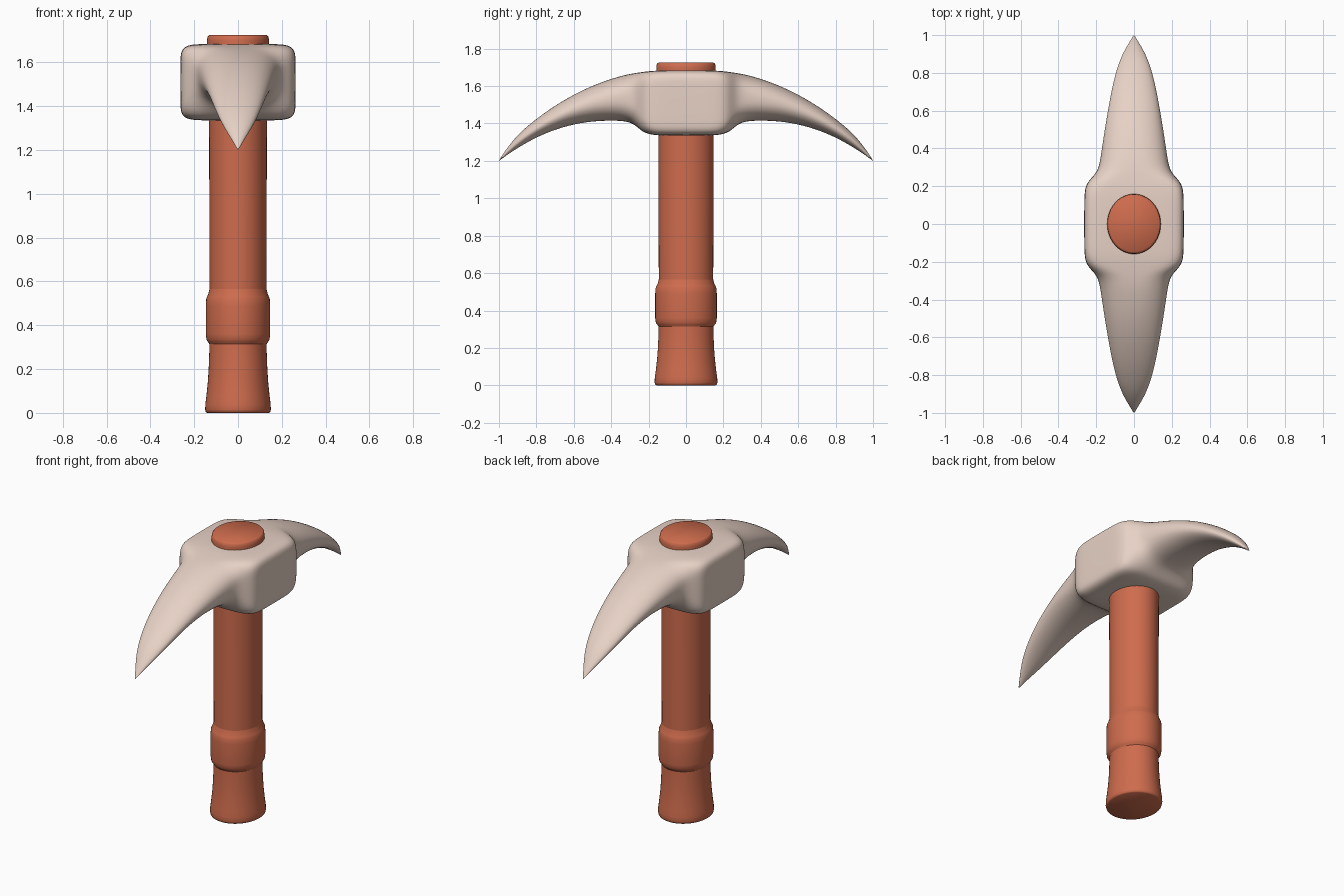
import bpy, bmesh
from math import sin, cos, pi, copysign

if "Cube" in bpy.data.objects:
    bpy.data.objects.remove(bpy.data.objects["Cube"])


def make_loft(name, rings, colour):
    """Skin a list of equal-length closed rings and cap both ends."""
    bm = bmesh.new()
    loops = [[bm.verts.new(p) for p in ring] for ring in rings]
    n = len(rings[0])
    for a, b in zip(loops, loops[1:]):
        for i in range(n):
            j = (i + 1) % n
            bm.faces.new((a[i], a[j], b[j], b[i]))
    bm.faces.new(loops[0])
    bm.faces.new(loops[-1])
    bmesh.ops.recalc_face_normals(bm, faces=bm.faces)
    mesh = bpy.data.meshes.new(name)
    bm.to_mesh(mesh)
    bm.free()
    obj = bpy.data.objects.new(name, mesh)
    bpy.context.collection.objects.link(obj)
    mat = bpy.data.materials.new(name + "_colour")
    mat.diffuse_color = colour
    mat.use_nodes = True
    mat.node_tree.nodes["Principled BSDF"].inputs["Base Color"].default_value = mat.diffuse_color
    mesh.materials.append(mat)
    return obj


def shade(obj, angle):
    bpy.ops.object.select_all(action='DESELECT')
    obj.select_set(True)
    bpy.context.view_layer.objects.active = obj
    bpy.ops.object.shade_smooth_by_angle(angle=angle)


def oval(z, r, n=48):
    return [(r * cos(2 * pi * i / n), 1.12 * r * sin(2 * pi * i / n), z) for i in range(n)]


def rounded_section(y, half_x, top, bottom, power, n=32):
    """Superellipse cross-section: high power is boxy, 2 is round."""
    def wave(v):
        return copysign(abs(v) ** (2 / power), v)
    mid, half_z = (top + bottom) / 2, (top - bottom) / 2
    angles = [2 * pi * (i + 0.5) / n for i in range(n)]
    return [(half_x * wave(cos(a)), y, mid + half_z * wave(sin(a))) for a in angles]


ORANGE = (0.62, 0.15, 0.075, 1)
STONE = (0.80, 0.64, 0.56, 1)

# Oval handle with flared foot and wider top: (z, x radius)
handle_profile = [(0, .141), (.004, .147), (.015, .150), (.04, .149), (.08, .144),
                  (.14, .138), (.20, .134), (.28, .131), (.40, .130), (.60, .130),
                  (1.33, .132), (1.60, .134), (1.66, .142), (1.70, .142),
                  (1.718, .139), (1.725, .132)]
handle = make_loft("handle", [oval(z, r) for z, r in handle_profile], ORANGE)
shade(handle, 0.9)

# Grip band around the lower handle
band_profile = [(.31, .128), (.325, .138), (.335, .144), (.36, .147), (.49, .147),
                (.52, .145), (.53, .141), (.545, .135), (.57, .129)]
band = make_loft("grip_band", [oval(z, r) for z, r in band_profile], ORANGE)
shade(band, 0.9)

# Pick head, half of its sections: (y, half width, top, bottom, power)
half = [(.08, .264, 1.685, 1.335, 8), (.16, .263, 1.683, 1.336, 8),
        (.205, .255, 1.679, 1.344, 6.5), (.235, .235, 1.675, 1.358, 5),
        (.265, .205, 1.671, 1.385, 3.5), (.30, .187, 1.665, 1.407, 2.7),
        (.36, .176, 1.652, 1.416, 2.3), (.48, .159, 1.612, 1.414, 2.1),
        (.60, .139, 1.556, 1.397, 2), (.72, .117, 1.484, 1.361, 2),
        (.82, .092, 1.410, 1.316, 2), (.90, .062, 1.340, 1.269, 2),
        (.96, .026, 1.265, 1.230, 2), (1.0, .002, 1.203, 1.199, 2)]
sections = [(-s[0],) + s[1:] for s in reversed(half)] + half
head = make_loft("pick_head", [rounded_section(*s) for s in sections], STONE)
smooth = head.modifiers.new("smooth", 'SUBSURF')
smooth.levels = smooth.render_levels = 2
shade(head, pi)
